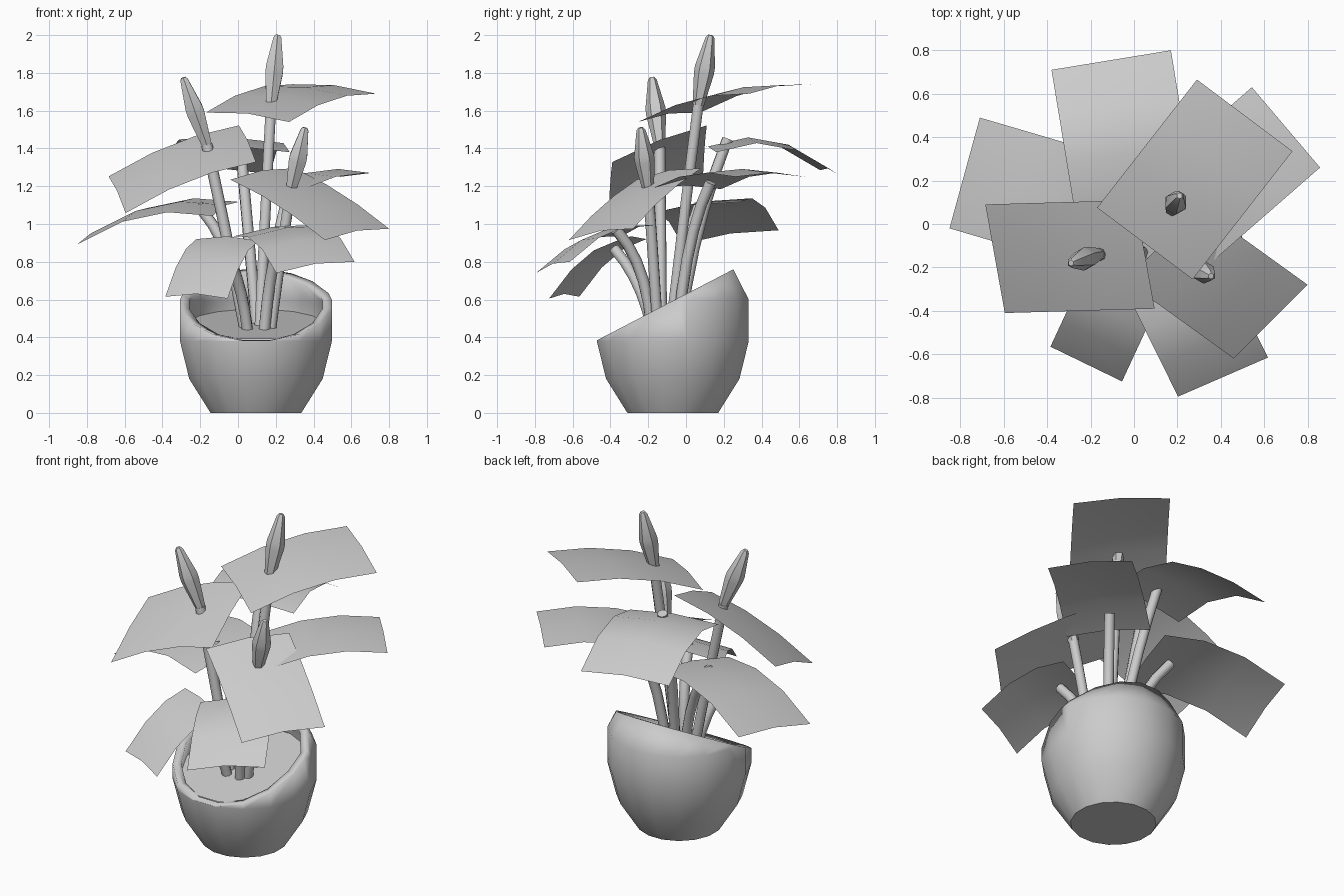
import bpy, bmesh, math
from mathutils import Vector

cube = bpy.data.objects.get("Cube")
if cube:
    bpy.data.objects.remove(cube, do_unlink=True)

grey = bpy.data.materials.new("plain_grey")
grey.use_nodes = True
grey.diffuse_color = (0.6, 0.6, 0.6, 1)
grey.node_tree.nodes["Principled BSDF"].inputs["Base Color"].default_value = (0.6, 0.6, 0.6, 1)

POT_CENTRE = Vector((0.095, -0.07, 0))
SIDES = 16


def add_mesh(name, bm, smooth=35):
    """Turn a bmesh into a shaded object."""
    mesh = bpy.data.meshes.new(name)
    bm.to_mesh(mesh)
    bm.free()
    mesh.materials.append(grey)
    obj = bpy.data.objects.new(name, mesh)
    bpy.context.collection.objects.link(obj)
    bpy.ops.object.select_all(action='DESELECT')
    obj.select_set(True)
    bpy.context.view_layer.objects.active = obj
    bpy.ops.object.shade_smooth_by_angle(angle=math.radians(smooth))
    return obj


def loft(bm, profile, origin, axis, sides, cap_top):
    """Join rings given as (distance along axis, radius)."""
    turn = Vector((0, 0, 1)).rotation_difference(axis)
    rings = []
    for height, radius in profile:
        ring = []
        for i in range(sides):
            a = math.tau * (i + 0.5) / sides
            p = Vector((radius * math.cos(a), radius * math.sin(a), height))
            ring.append(bm.verts.new(origin + turn @ p))
        rings.append(ring)
    for low, high in zip(rings, rings[1:]):
        for i in range(sides):
            j = (i + 1) % sides
            bm.faces.new((low[i], low[j], high[j], high[i]))
    bm.faces.new(rings[0][::-1])
    if cap_top:
        bm.faces.new(rings[-1])


# Pot: turned bowl with a slanted rim
bm = bmesh.new()
pot_profile = [(0, 0.245), (0.18, 0.36), (0.38, 0.41), (0.6, 0.41), (0.84, 0.285)]
loft(bm, pot_profile, POT_CENTRE, Vector((0, 0, 1)), SIDES, False)
bmesh.ops.bisect_plane(bm, geom=bm.verts[:] + bm.edges[:] + bm.faces[:],
                       plane_co=(0, -0.48, 0.38), plane_no=(0, -0.52, 1),
                       clear_outer=True)
pot = add_mesh("pot", bm)
wall = pot.modifiers.new("wall", 'SOLIDIFY')
wall.thickness = 0.05
wall.offset = -1

# Soil: gently tilted disc
bm = bmesh.new()
disc = []
for i in range(SIDES):
    a = math.tau * (i + 0.5) / SIDES
    y = 0.365 * math.sin(a)
    disc.append(bm.verts.new(POT_CENTRE + Vector((0.365 * math.cos(a), y, 0.47 + 0.22 * y))))
bm.faces.new(disc)
add_mesh("soil", bm)


# Leaves: arched rectangular sheets
def leaf(name, root, tip, half_width, arch):
    root, tip, half_width = Vector(root), Vector(tip), Vector(half_width)
    steps, across = 3, 2
    bm = bmesh.new()
    grid = []
    for i in range(steps + 1):
        t = i / steps
        row = []
        for j in range(across + 1):
            s = 2 * j / across - 1
            p = root.lerp(tip, t) + half_width * s
            p.z += arch * math.sin(math.pi * t) + 0.02 * (1 - s * s)
            row.append(bm.verts.new(p))
        grid.append(row)
    for a, b in zip(grid, grid[1:]):
        for j in range(across):
            bm.faces.new((a[j], a[j + 1], b[j + 1], b[j]))
    bmesh.ops.recalc_face_normals(bm, faces=bm.faces[:])
    if sum(f.normal.z for f in bm.faces) < 0:
        bmesh.ops.reverse_faces(bm, faces=bm.faces[:])
    add_mesh(name, bm, 60)


leaf("top_leaf", (0.05, -0.09, 1.565), (0.51, 0.5, 1.715), (0.22, -0.165, -0.025), 0.045)
leaf("upper_right_leaf", (0.05, -0.14, 1.425), (-0.64, -0.16, 1.155), (0.045, -0.25, -0.097), 0.04)
leaf("front_left_leaf", (0.13, -0.09, 1.265), (0.63, -0.45, 0.945), (0.17, 0.17, 0.03), 0.025)
leaf("back_leaf", (0, 0.115, 1.39), (-0.105, 0.755, 1.275), (0.275, 0.045, -0.01), 0.1)
leaf("back_right_leaf", (-0.065, 0.025, 1.08), (-0.78, 0.235, 0.93), (0.07, 0.255, 0.037), 0.08)
leaf("back_left_leaf", (0.19, 0, 1.185), (0.7, 0.445, 1.25), (0.157, -0.185, 0), 0.05)
leaf("low_right_leaf", (-0.055, -0.29, 0.915), (-0.22, -0.645, 0.61), (0.165, -0.08, -0.005), 0.06)
leaf("low_left_leaf", (0.185, -0.25, 0.965), (0.41, -0.705, 0.77), (0.207, 0.09, 0.03), 0.07)


# Stems: bevelled curves bending outward
def stem(name, base, bend, top, radius=0.03):
    curve = bpy.data.curves.new(name, 'CURVE')
    curve.dimensions = '3D'
    curve.bevel_depth = radius
    curve.bevel_resolution = 2
    curve.use_fill_caps = True
    spline = curve.splines.new('POLY')
    count = 6
    spline.points.add(count - 1)
    base, bend, top = Vector(base), Vector(bend), Vector(top)
    for i, point in enumerate(spline.points):
        t = i / (count - 1)
        p = base.lerp(bend, t).lerp(bend.lerp(top, t), t)
        point.co = (*p, 1)
    spline.use_smooth = True
    curve.materials.append(grey)
    bpy.context.collection.objects.link(bpy.data.objects.new(name, curve))


stem("back_leaf_stem", (0.1, -0.03, 0.45), (0.05, 0.04, 1), (0.01, 0.22, 1.45))
stem("back_left_leaf_stem", (0.16, -0.04, 0.45), (0.19, 0, 0.95), (0.29, 0.13, 1.22))
stem("back_right_leaf_stem", (0.05, -0.06, 0.45), (0, -0.02, 0.85), (-0.21, 0.07, 1.1))
stem("low_right_leaf_stem", (0.05, -0.18, 0.44), (0.02, -0.23, 0.7), (-0.07, -0.38, 0.87))
stem("low_left_leaf_stem", (0.14, -0.18, 0.44), (0.17, -0.21, 0.8), (0.24, -0.37, 0.97))


# Flower spikes: a stem topped by a faceted bud
def flower(name, base, neck, tip):
    base, neck, tip = Vector(base), Vector(neck), Vector(tip)
    stem(name + "_stem", base, base.lerp(neck, 0.5) + Vector((0, 0, 0.04)), neck)
    axis = tip - neck
    size = axis.length
    profile = [(0, 0.03), (size * 0.45, 0.053), (size * 0.55, 0.053),
               (size * 0.96, 0.024), (size, 0.014)]
    bm = bmesh.new()
    loft(bm, profile, neck, axis.normalized(), 6, True)
    add_mesh(name + "_bud", bm, 45)


flower("tall_flower", (0.115, -0.08, 0.45), (0.175, 0.065, 1.63), (0.21, 0.13, 2))
flower("right_flower", (0.035, -0.13, 0.45), (-0.165, -0.14, 1.42), (-0.29, -0.18, 1.775))
flower("left_flower", (0.175, -0.15, 0.45), (0.28, -0.2, 1.18), (0.355, -0.24, 1.51))
